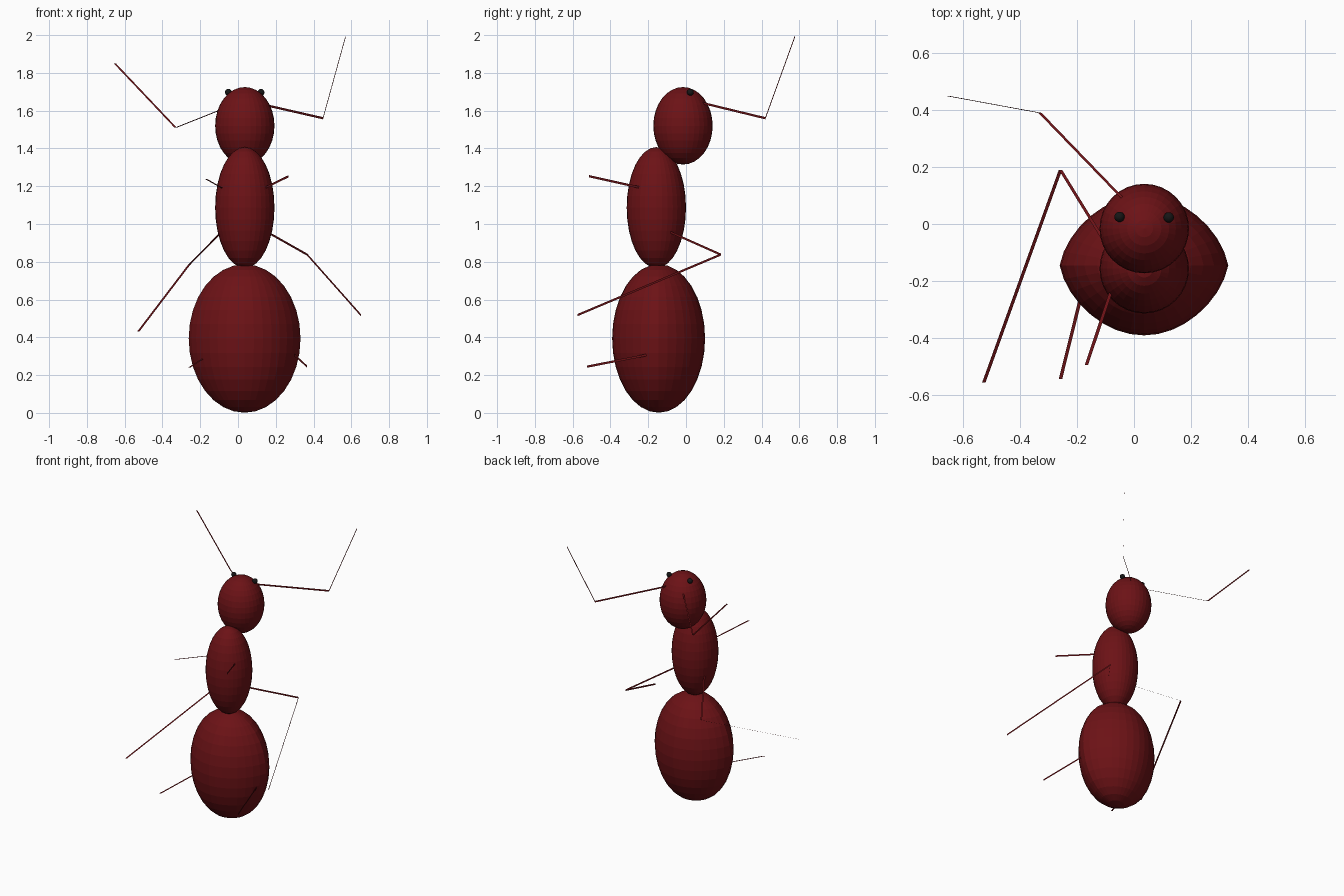
import bpy
from mathutils import Vector

if "Cube" in bpy.data.objects:
    bpy.data.objects.remove(bpy.data.objects["Cube"])


def material(name, rgb):
    m = bpy.data.materials.new(name)
    m.diffuse_color = (*rgb, 1)
    m.use_nodes = True
    m.node_tree.nodes["Principled BSDF"].inputs["Base Color"].default_value = m.diffuse_color
    return m


RED = material("dark_red", (0.15, 0.006, 0.008))
BLACK = material("black", (0.008, 0.008, 0.008))


def ellipsoid(name, centre, radii, mat, segments=32, rings=16):
    bpy.ops.mesh.primitive_uv_sphere_add(segments=segments, ring_count=rings, radius=1)
    ob = bpy.context.object
    ob.name = name
    for v in ob.data.vertices:
        v.co = Vector(c + r * u for c, r, u in zip(centre, radii, v.co))
    ob.data.materials.append(mat)
    return ob


def ribbon(name, points, side, width=0.012):
    """Thin flat strip along a path, widened along the side direction."""
    half = Vector(side) * width / 2
    verts = [Vector(p) + s * half for p in points for s in (-1, 1)]
    faces = [(2 * i, 2 * i + 1, 2 * i + 3, 2 * i + 2) for i in range(len(points) - 1)]
    me = bpy.data.meshes.new(name)
    me.from_pydata(verts, [], faces)
    me.materials.append(RED)
    bpy.context.collection.objects.link(bpy.data.objects.new(name, me))


# Body
ellipsoid("head", (0.036, -0.016, 1.52), (0.157, 0.157, 0.205), RED)
ellipsoid("thorax", (0.036, -0.157, 1.087), (0.157, 0.157, 0.32), RED)

# Abdomen, with its flanks pulled out to a soft ridge
centre, radii = Vector((0.035, -0.145, 0.394)), (0.25, 0.246, 0.393)
abdomen = ellipsoid("abdomen", centre, radii, RED)
for v in abdomen.data.vertices:
    ux = (v.co.x - centre.x) / radii[0]
    uy = (v.co.y - centre.y) / radii[1]
    v.co.x += 0.046 * (1 - abs(uy)) * ux

# Eyes
ellipsoid("left_eye", (-0.051, 0.025, 1.697), (0.018,) * 3, BLACK)
ellipsoid("right_eye", (0.122, 0.023, 1.697), (0.018,) * 3, BLACK)

# Limbs: left strips are widened sideways, right strips upright
LEFT, RIGHT = (1, 0, 0), (0, 0, 1)
ribbon("left_antenna", [(-0.04, 0.09, 1.625), (-0.33, 0.39, 1.51), (-0.652, 0.449, 1.85)], LEFT)
ribbon("right_antenna", [(0.10, 0.09, 1.64), (0.45, 0.42, 1.56), (0.57, 0.577, 1.994)], RIGHT)
ribbon("left_front_leg", [(-0.08, -0.10, 0.965), (-0.258, 0.19, 0.785), (-0.527, -0.556, 0.432)], LEFT)
ribbon("right_front_leg", [(0.15, -0.09, 0.96), (0.366, 0.184, 0.838), (0.65, -0.574, 0.518)], RIGHT)
ribbon("left_middle_leg", [(-0.075, -0.22, 1.185), (-0.167, -0.495, 1.237)], LEFT)
ribbon("right_middle_leg", [(0.14, -0.23, 1.19), (0.268, -0.513, 1.253)], RIGHT)
ribbon("left_hind_leg", [(-0.18, -0.23, 0.29), (-0.258, -0.544, 0.24)], LEFT)
ribbon("right_hind_leg", [(0.295, -0.19, 0.31), (0.366, -0.523, 0.245)], RIGHT)
